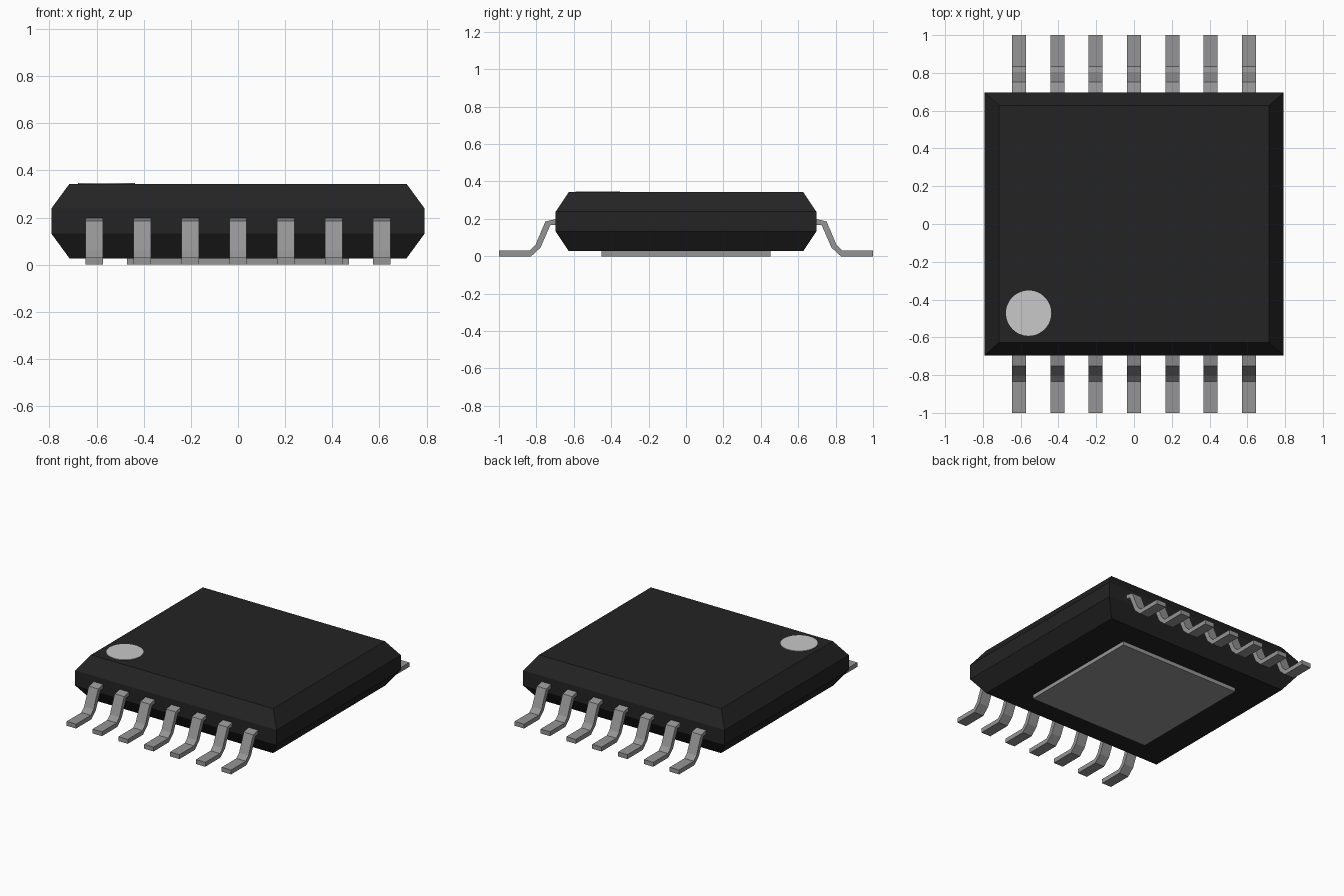
import bpy, bmesh
from mathutils import Matrix

if "Cube" in bpy.data.objects:
    bpy.data.objects.remove(bpy.data.objects["Cube"], do_unlink=True)


def material(name, rgb):
    m = bpy.data.materials.new(name)
    m.use_nodes = True
    colour = (*rgb, 1)
    m.diffuse_color = colour
    m.node_tree.nodes["Principled BSDF"].inputs["Base Color"].default_value = colour
    return m


BLACK = material("black plastic", (0.017, 0.017, 0.017))
METAL = material("grey metal", (0.30, 0.30, 0.30))
PALE = material("pale marking", (0.58, 0.58, 0.58))


def finish(bm, name, mat):
    bmesh.ops.recalc_face_normals(bm, faces=bm.faces)
    mesh = bpy.data.meshes.new(name)
    bm.to_mesh(mesh)
    bm.free()
    mesh.materials.append(mat)
    obj = bpy.data.objects.new(name, mesh)
    bpy.context.collection.objects.link(obj)
    return obj


def stacked(name, mat, levels):
    """Solid lofted through rectangles given as (half x, half y, z)."""
    bm = bmesh.new()
    rings = [[bm.verts.new((sx * hx, sy * hy, z))
              for sx, sy in ((-1, -1), (1, -1), (1, 1), (-1, 1))]
             for hx, hy, z in levels]
    for a, b in zip(rings, rings[1:]):
        for i in range(4):
            j = (i + 1) % 4
            bm.faces.new((a[i], a[j], b[j], b[i]))
    bm.faces.new(rings[0])
    bm.faces.new(rings[-1])
    return finish(bm, name, mat)


# Package body with chamfered top and bottom, and the heat pad below
stacked("body", BLACK, [(0.715, 0.627, 0.027), (0.792, 0.697, 0.132),
                        (0.792, 0.697, 0.238), (0.715, 0.627, 0.343)])
stacked("heat_pad", METAL, [(0.47, 0.453, 0.0), (0.47, 0.453, 0.03)])

# Round corner marking
bm = bmesh.new()
bmesh.ops.create_cone(bm, cap_ends=True, segments=48, radius1=0.12, radius2=0.12,
                      depth=0.008, matrix=Matrix.Translation((-0.558, -0.472, 0.343)))
finish(bm, "corner_marking", PALE)

# Gull-wing leads: side profile (distance from centre, height) extruded in x
PROFILE = [(0.66, 0.198), (0.70, 0.198), (0.752, 0.186), (0.805, 0.060),
           (0.835, 0.031), (1.0, 0.031), (1.0, 0.0), (0.828, 0.0),
           (0.778, 0.046), (0.725, 0.167), (0.70, 0.168), (0.66, 0.168)]
WIDTH, PITCH = 0.074, 0.203


def lead(name, x, side):
    bm = bmesh.new()
    face = bm.faces.new([bm.verts.new((x - WIDTH / 2, side * y, z)) for y, z in PROFILE])
    ext = bmesh.ops.extrude_face_region(bm, geom=[face], use_keep_orig=True)
    moved = [v for v in ext["geom"] if isinstance(v, bmesh.types.BMVert)]
    bmesh.ops.translate(bm, verts=moved, vec=(WIDTH, 0, 0))
    finish(bm, name, METAL)


for label, side in (("front", -1), ("back", 1)):
    for i in range(7):
        lead(f"{label}_lead_{i + 1}", (i - 3) * PITCH, side)
